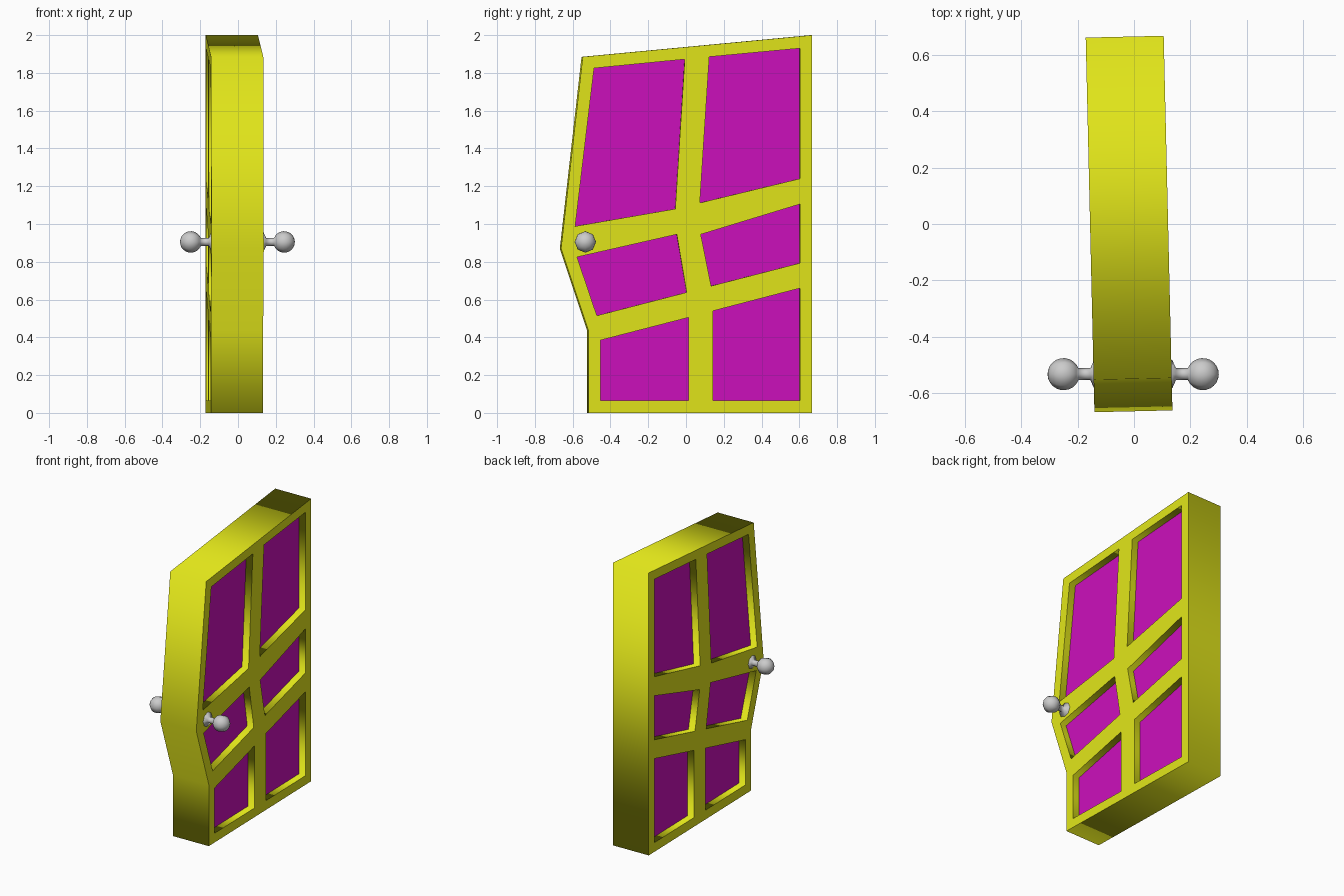
import bpy, bmesh
from math import sin, cos, pi
from mathutils import Matrix, Vector

if "Cube" in bpy.data.objects:
    bpy.data.objects.remove(bpy.data.objects["Cube"])

HALF = 0.1385      # half door thickness
RECESS = 0.05      # panel depth below the frame face

# Local xy outline -> world yz, then the slight turn of the door about z
STAND = Matrix(((0, 0, 1, 0), (1, 0, 0, 0), (0, 1, 0, 0), (0, 0, 0, 1)))
PLACE = Matrix.Translation((-0.0175, 0, 0)) @ Matrix.Rotation(0.0233, 4, 'Z') @ STAND


def material(name, color):
    mat = bpy.data.materials.new(name)
    mat.diffuse_color = (*color, 1)
    mat.use_nodes = True
    mat.node_tree.nodes["Principled BSDF"].inputs["Base Color"].default_value = mat.diffuse_color
    return mat


def slab(name, outlines, half, mat):
    """Filled, extruded outline; extra outlines become holes."""
    cu = bpy.data.curves.new(name, 'CURVE')
    cu.dimensions = '2D'
    cu.fill_mode = 'BOTH'
    cu.extrude = half
    for pts in outlines:
        sp = cu.splines.new('POLY')
        sp.points.add(len(pts) - 1)
        for p, (y, z) in zip(sp.points, pts):
            p.co = (y, z, 0, 1)
        sp.use_cyclic_u = True
    cu.materials.append(mat)
    ob = bpy.data.objects.new(name, cu)
    bpy.context.collection.objects.link(ob)
    ob.matrix_world = PLACE
    bpy.ops.object.select_all(action='DESELECT')
    ob.select_set(True)
    bpy.context.view_layer.objects.active = ob
    bpy.ops.object.convert(target='MESH')
    return bpy.context.object


yellow = material("yellow_paint", (0.75, 0.78, 0.01))
magenta = material("magenta_paint", (0.6, 0.005, 0.5))

outline = [(-0.52, 0), (0.665, 0), (0.665, 2.0), (-0.55, 1.885),
           (-0.665, 0.87), (-0.52, 0.435)]
panels = {
    "top_left": [(-0.49, 1.825), (-0.01, 1.872), (-0.06, 1.08), (-0.59, 0.988)],
    "top_right": [(0.12, 1.885), (0.60, 1.93), (0.60, 1.24), (0.07, 1.112)],
    "middle_left": [(-0.58, 0.825), (-0.052, 0.945), (0.0, 0.638), (-0.475, 0.515)],
    "middle_right": [(0.075, 0.945), (0.60, 1.105), (0.60, 0.793), (0.13, 0.672)],
    "bottom_left": [(-0.455, 0.385), (0.01, 0.505), (0.01, 0.065), (-0.455, 0.065)],
    "bottom_right": [(0.14, 0.54), (0.60, 0.66), (0.60, 0.065), (0.14, 0.065)],
}

# Frame with six openings, and a recessed panel in each
slab("door_frame", [outline] + list(panels.values()), HALF, yellow)
for name, pts in panels.items():
    slab("panel_" + name, [pts], HALF - RECESS, magenta)


# Turned knob: flared base, neck and ball, 8 sides about the x axis
def knob(name, side):
    r, centre = 0.057, 0.247
    profile = [(0.125, 0.05), (0.139, 0.05), (0.152, 0.021)]
    start = 0.38
    profile += [(centre - r * cos(a), r * sin(a))
                for a in (start + (pi - start) * i / 10 for i in range(11))]
    bm = bmesh.new()
    vs = [bm.verts.new((x, rad, 0)) for x, rad in profile]
    edges = [bm.edges.new(pair) for pair in zip(vs, vs[1:])]
    bmesh.ops.spin(bm, geom=vs + edges, axis=(1, 0, 0), cent=(0, 0, 0),
                   angle=2 * pi, steps=8)
    bmesh.ops.remove_doubles(bm, verts=bm.verts[:], dist=1e-4)
    bmesh.ops.scale(bm, vec=Vector((side, 1, 1)), verts=bm.verts[:])
    bmesh.ops.recalc_face_normals(bm, faces=bm.faces[:])
    for f in bm.faces:
        f.smooth = True
    me = bpy.data.meshes.new(name)
    bm.to_mesh(me)
    bm.free()
    ob = bpy.data.objects.new(name, me)
    ob.location = (-0.003, -0.533, 0.905)
    bpy.context.collection.objects.link(ob)


knob("knob_right", 1)
knob("knob_left", -1)
